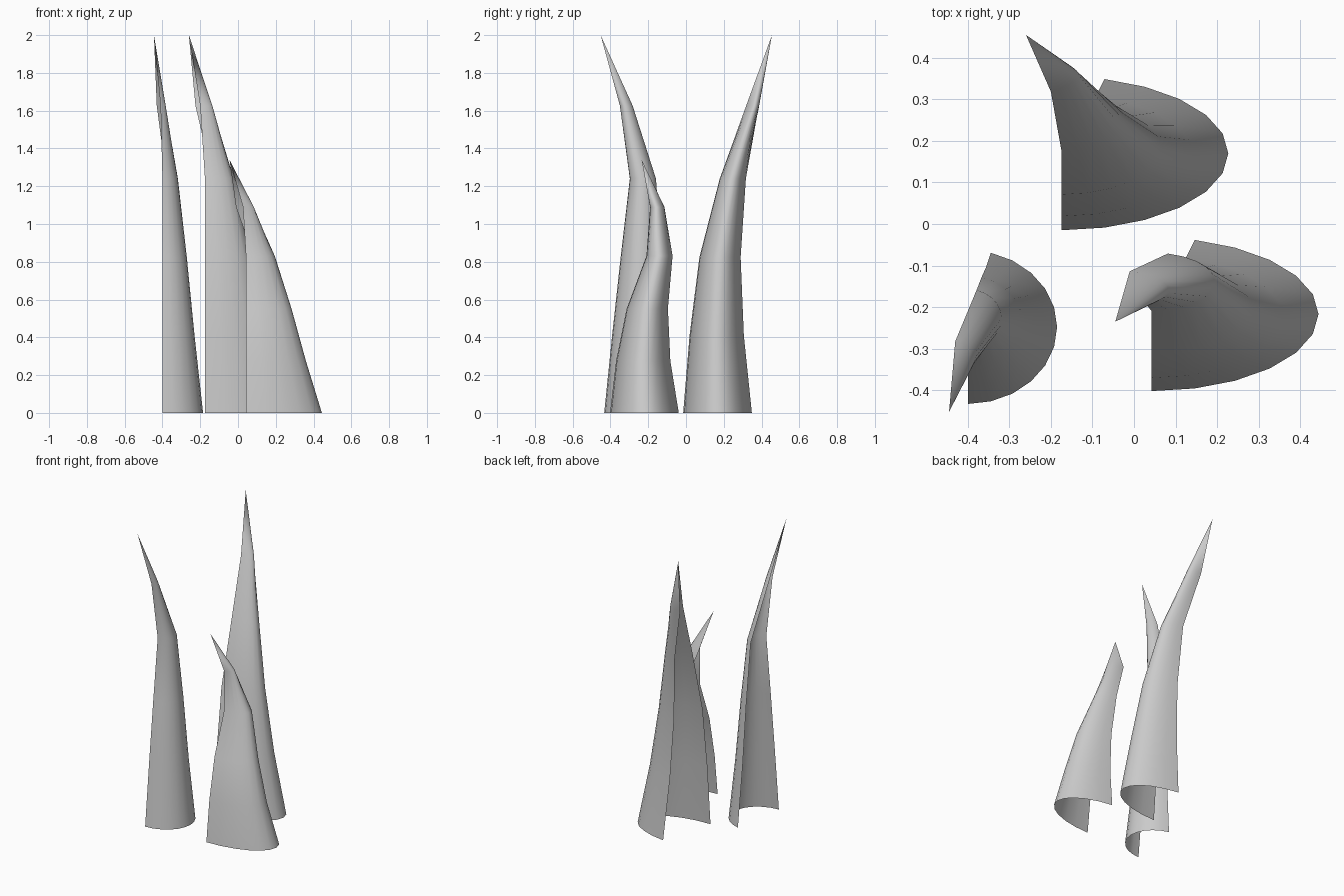
import bpy, bmesh, math
from mathutils import Vector

if "Cube" in bpy.data.objects:
    bpy.data.objects.remove(bpy.data.objects["Cube"])

LEVELS = [0.0, 0.205, 0.412, 0.62, 0.813]   # ring heights as a fraction of blade height
SCALES = [1.0, 0.79, 0.6, 0.38]             # ring size at the four straight levels
ANGLES = [math.radians(-90 + 15 * i) for i in range(12)]


def blade(name, height, x, rx, ry, spine_y, neck, tip):
    """Open half-tube that tapers and bends to a point.
    spine_y: y centre of each ring; neck: centre, outward and side axes of the twisted top ring."""
    rings = [(Vector((x, y)), Vector((rx * s, 0)), Vector((0, ry * s)))
             for y, s in zip(spine_y, SCALES)]
    rings.append(tuple(Vector(v) for v in neck))
    bm = bmesh.new()
    rows = []
    for (c, u, v), level in zip(rings, LEVELS):
        row = []
        for a in ANGLES:
            p = c + u * math.cos(a) + v * math.sin(a)
            row.append(bm.verts.new((p.x, p.y, level * height)))
        rows.append(row)
    top = bm.verts.new((tip[0], tip[1], height))
    for lo, hi in zip(rows, rows[1:]):
        for i in range(len(ANGLES) - 1):
            bm.faces.new((lo[i], lo[i + 1], hi[i + 1], hi[i]))
    for i in range(len(ANGLES) - 1):
        bm.faces.new((rows[-1][i], rows[-1][i + 1], top))
    for f in bm.faces:
        f.smooth = True
    mesh = bpy.data.meshes.new(name)
    bm.to_mesh(mesh)
    bm.free()
    obj = bpy.data.objects.new(name, mesh)
    bpy.context.collection.objects.link(obj)
    return obj


# narrow blade leaning to the front
blade("left_blade", 2.0, -0.40, 0.215, 0.185, [-0.248, -0.245, -0.235, -0.227],
      [(-0.4255, -0.316), (0.04, 0.003), (-0.0155, 0.034)], (-0.445, -0.452))

# tall wide blade leaning to the back
blade("back_blade", 2.0, -0.175, 0.402, 0.185, [0.17, 0.165, 0.182, 0.249],
      [(-0.224, 0.35), (0.085, 0.02), (-0.024, 0.0315)], (-0.26, 0.455))

# short wide blade at the front right
blade("short_blade", 1.34, 0.042, 0.402, 0.185, [-0.217, -0.224, -0.203, -0.139],
      [(-0.003, -0.152), (0.082, 0.005), (-0.0296, 0.038)], (-0.045, -0.235))
